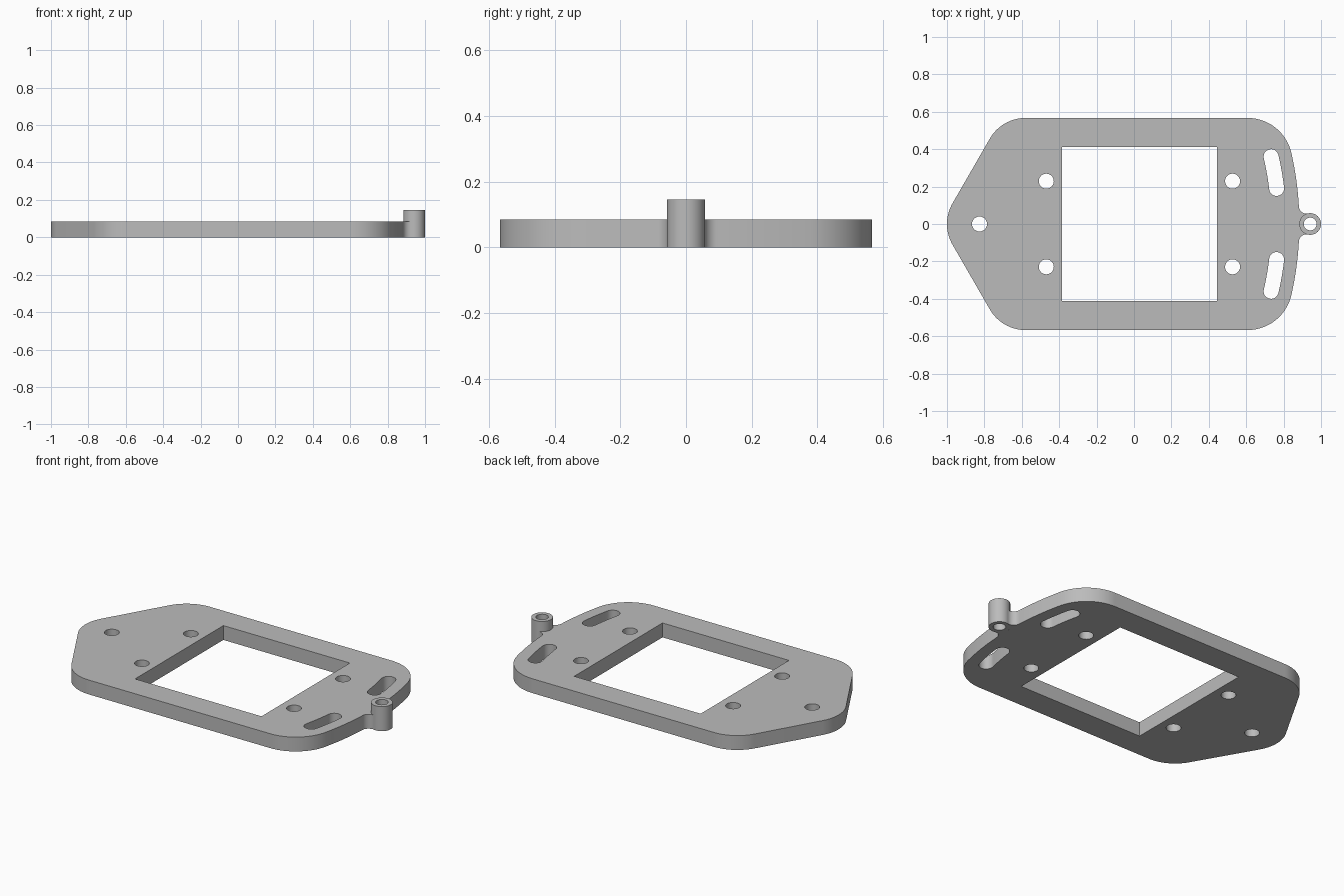
import bpy
import bmesh
from math import atan2, cos, sin, sqrt, radians, pi, asin

if "Cube" in bpy.data.objects:
    bpy.data.objects.remove(bpy.data.objects["Cube"])

grey = bpy.data.materials.new("plain grey")
grey.use_nodes = True
grey.diffuse_color = (0.5, 0.5, 0.5, 1)
grey.node_tree.nodes["Principled BSDF"].inputs["Base Color"].default_value = (0.5, 0.5, 0.5, 1)


def arc(cx, cy, r, start, end, steps=16):
    """Points along an arc, angles in radians."""
    angles = [start + (end - start) * i / steps for i in range(steps + 1)]
    return [(cx + r * cos(a), cy + r * sin(a)) for a in angles]


def circle(cx, cy, r):
    return arc(cx, cy, r, 0, 2 * pi, 64)


def mirrored(points):
    return [(x, -y) for x, y in points]


def slab(name, loops, height):
    """Extrude an outline with holes from the ground up."""
    bm = bmesh.new()
    for loop in loops:
        verts = [bm.verts.new((x, y, 0)) for x, y in loop]
        for i, v in enumerate(verts):
            bm.edges.new((verts[i - 1], v))
    bmesh.ops.remove_doubles(bm, verts=bm.verts[:], dist=0.0005)
    bmesh.ops.triangle_fill(bm, use_beauty=True, edges=bm.edges[:], normal=(0, 0, 1))
    top = bmesh.ops.extrude_face_region(bm, geom=bm.faces[:], use_keep_orig=True)["geom"]
    bmesh.ops.translate(bm, vec=(0, 0, height),
                        verts=[g for g in top if isinstance(g, bmesh.types.BMVert)])
    bmesh.ops.recalc_face_normals(bm, faces=bm.faces[:])
    mesh = bpy.data.meshes.new(name)
    bm.to_mesh(mesh)
    bm.free()
    mesh.materials.append(grey)
    obj = bpy.data.objects.new(name, mesh)
    bpy.context.collection.objects.link(obj)
    bpy.ops.object.select_all(action='DESELECT')
    obj.select_set(True)
    bpy.context.view_layer.objects.active = obj
    bpy.ops.object.shade_smooth_by_angle(angle=radians(30))
    return obj


HALF_WIDTH = 0.567
PIVOT_X = -0.826              # pivot hole, centre of the curved edge and slots
EDGE_R = 1.71
BOSS_X, BOSS_R = 0.942, 0.058
NOSE_R, CORNER_R, FILLET_R = 0.22, 0.24, 0.04

# Centre of the rounded corner that runs into the curved edge
corner_y = HALF_WIDTH - CORNER_R
corner_x = PIVOT_X + sqrt((EDGE_R - CORNER_R) ** 2 - corner_y ** 2)
corner_end = atan2(corner_y, corner_x - PIVOT_X)

# Centre of the fillet between the curved edge and the boss
span = BOSS_X - PIVOT_X
reach = EDGE_R + FILLET_R
along = (reach ** 2 - (BOSS_R + FILLET_R) ** 2 + span ** 2) / (2 * span)
fillet_y = sqrt(reach ** 2 - along ** 2)
fillet_x = PIVOT_X + along
edge_end = atan2(fillet_y, along)
boss_start = atan2(fillet_y, fillet_x - BOSS_X)

# Half of the plate outline, from nose to boss
half = arc(NOSE_R - 1, 0, NOSE_R, pi, radians(150))
half += arc(-0.58, HALF_WIDTH - NOSE_R, NOSE_R, radians(150), pi / 2)
half += arc(corner_x, corner_y, CORNER_R, pi / 2, corner_end, 24)
half += arc(PIVOT_X, 0, EDGE_R, corner_end, edge_end, 20)
half += arc(fillet_x, fillet_y, FILLET_R, pi + edge_end, pi + boss_start)
half += arc(BOSS_X, 0, BOSS_R, boss_start, pi, 20)
outline = half + mirrored(half)[::-1]

# Curved slot with round ends
SLOT_R, SLOT_HALF = 1.6, 0.04
low, high = asin(0.19 / SLOT_R), asin(0.36 / SLOT_R)
slot = arc(PIVOT_X, 0, SLOT_R + SLOT_HALF, low, high)
slot += arc(PIVOT_X + SLOT_R * cos(high), SLOT_R * sin(high), SLOT_HALF, high, high + pi)
slot += arc(PIVOT_X, 0, SLOT_R - SLOT_HALF, high, low)
slot += arc(PIVOT_X + SLOT_R * cos(low), SLOT_R * sin(low), SLOT_HALF, low + pi, low + 2 * pi)

# Square window and bolt holes
window = [(-0.385, -0.413), (0.443, -0.413), (0.443, 0.413), (-0.385, 0.413)]
holes = [circle(PIVOT_X, 0, 0.04)]
holes += [circle(x, y, 0.04) for x in (-0.469, 0.527) for y in (-0.229, 0.229)]

slab("mounting_plate", [outline, window, slot, mirrored(slot)] + holes, 0.085)

# Raised tubular boss at the end
slab("end_boss", [circle(BOSS_X, 0, BOSS_R), circle(BOSS_X, 0, 0.034)], 0.145)
